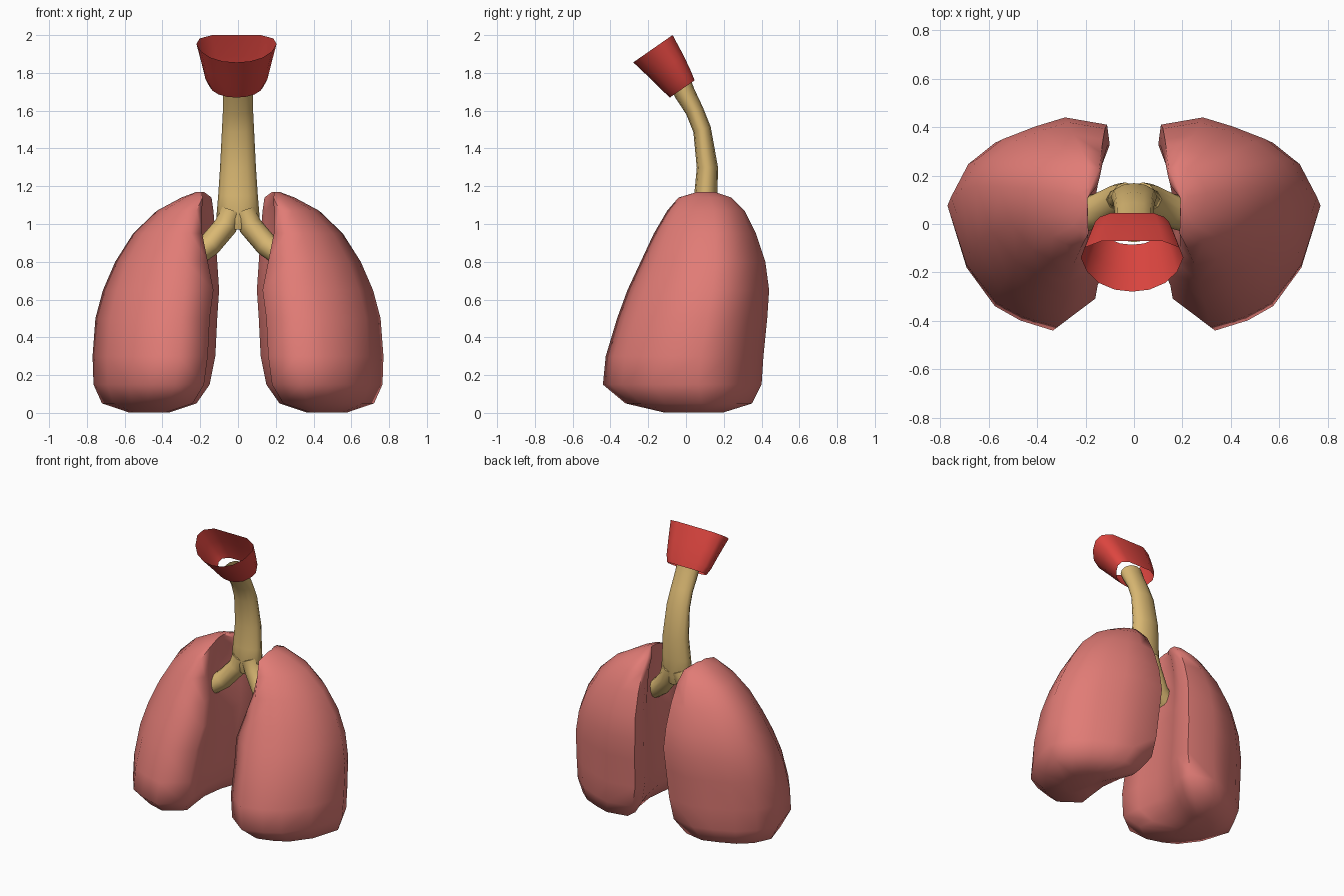
import bpy, bmesh
from math import sin, cos, pi, radians
from mathutils import Vector

if "Cube" in bpy.data.objects:
    bpy.data.objects.remove(bpy.data.objects["Cube"])


def material(name, rgb):
    m = bpy.data.materials.new(name)
    m.diffuse_color = (*rgb, 1)
    m.use_nodes = True
    m.node_tree.nodes["Principled BSDF"].inputs["Base Color"].default_value = m.diffuse_color
    return m


PINK = material("lung_pink", (0.75, 0.20, 0.18))
TAN = material("cartilage_tan", (0.70, 0.48, 0.17))
RED = material("larynx_red", (0.72, 0.06, 0.05))


def loft(bm, rings, cap_start=False, cap_end=False):
    loops = [[bm.verts.new(p) for p in ring] for ring in rings]
    n = len(loops[0])
    for a, b in zip(loops, loops[1:]):
        for i in range(n):
            j = (i + 1) % n
            bm.faces.new((a[i], a[j], b[j], b[i]))
    if cap_start:
        bm.faces.new(loops[0][::-1])
    if cap_end:
        bm.faces.new(loops[-1])


def finish(bm, name, mat, angle=60):
    bmesh.ops.recalc_face_normals(bm, faces=bm.faces)
    me = bpy.data.meshes.new(name)
    bm.to_mesh(me)
    bm.free()
    me.materials.append(mat)
    ob = bpy.data.objects.new(name, me)
    bpy.context.collection.objects.link(ob)
    bpy.ops.object.select_all(action='DESELECT')
    ob.select_set(True)
    bpy.context.view_layer.objects.active = ob
    bpy.ops.object.shade_smooth_by_angle(angle=radians(angle))
    return ob


def ellipse(center, u, v, n=12):
    c, u, v = Vector(center), Vector(u), Vector(v)
    return [c + u * cos(2 * pi * i / n) + v * sin(2 * pi * i / n) for i in range(n)]


# Lungs: z, inner back x, inner front x, outer x, front y, back y
levels = [
    (0.003, .36, .38, .58, -.12, .20),
    (0.05, .22, .24, .72, -.32, .35),
    (0.15, .15, .18, .765, -.44, .40),
    (0.30, .12, .16, .77, -.425, .41),
    (0.50, .11, .15, .755, -.365, .43),
    (0.65, .10, .13, .715, -.31, .44),
    (0.80, .11, .16, .65, -.24, .42),
    (0.95, .12, .19, .555, -.17, .37),
    (1.07, .13, .19, .43, -.10, .31),
    (1.14, .14, .19, .30, -.04, .24),
    (1.17, .18, .19, .22, .06, .15),
]
outer = [(.3, 0), (.52, .05), (.69, .12), (.88, .31), (1, .60), (.89, .77),
         (.72, .88), (.50, .95), (.3, 1)]


def lung_ring(z, xb, xf, xo, yf, yb, side):
    d = yb - yf
    pts = [(xb + (xo - xb) * u, yf + d * v) for u, v in outer]
    w = (xo - xb) * 0.06
    pts += [(xb + w * .3, yf + d * .96), (xb, yf + d * .85), (xb + w, yf + d * .72),
            (xf + w, yf + d * .5), (xf + w * .5, yf + d * .3), (xf, yf + d * .14)]
    return [(side * x, y, z) for x, y in pts]


for name, side in (("right_lung", 1), ("left_lung", -1)):
    bm = bmesh.new()
    loft(bm, [lung_ring(*lv, side) for lv in levels], True, True)
    finish(bm, name, PINK, 70)

# Windpipe: y, z, half width, half depth, tilt slope
pipe = [(.10, .97, .06, .05, 0), (.10, 1.03, .115, .065, 0), (.105, 1.15, .105, .062, 0),
        (.113, 1.30, .095, .056, .05), (.085, 1.50, .085, .048, .3),
        (.045, 1.60, .08, .048, .4), (-.005, 1.69, .08, .055, .6),
        (-.025, 1.735, .08, .06, .65)]
bm = bmesh.new()
loft(bm, [ellipse((0, y, z), (rx, 0, 0), Vector((0, 1, t)).normalized() * ry)
          for y, z, rx, ry, t in pipe], True, False)

# Two bronchi branching into the lungs
branch = [Vector(p) for p in ((.035, .10, 1.07), (.065, .095, .99), (.15, .055, .89), (.25, .03, .82))]
for side in (1, -1):
    rings = []
    for i, p in enumerate(branch):
        t = (branch[min(i + 1, 3)] - branch[max(i - 1, 0)]).normalized()
        u = Vector((0, 1, 0)).cross(t).normalized() * 0.062
        v = t.cross(u).normalized() * 0.072
        rings.append([(side * q.x, q.y, q.z) for q in ellipse(p, u, v)])
    loft(bm, rings, True, True)
finish(bm, "windpipe", TAN)

# Open larynx cup: D-shaped rim, wide towards the back
rim = [(-.6, 1), (0, 1), (.6, 1), (.92, .75), (1, .35), (.88, -.2), (.65, -.65), (.34, -.92),
       (0, -1), (-.34, -.92), (-.65, -.65), (-.88, -.2), (-1, .35), (-.92, .75)]
slope = Vector((0, .82, .57))
cup = [(-.02, 1.715, .145, .08), (-.045, 1.752, .165, .09), (-.10, 1.83, .185, .107),
       (-.175, 1.928, .212, .127)]
bm = bmesh.new()
loft(bm, [[Vector((-.008 + rx * a, y, z)) + slope * ry * b for a, b in rim]
          for y, z, rx, ry in cup])
finish(bm, "larynx", RED)
